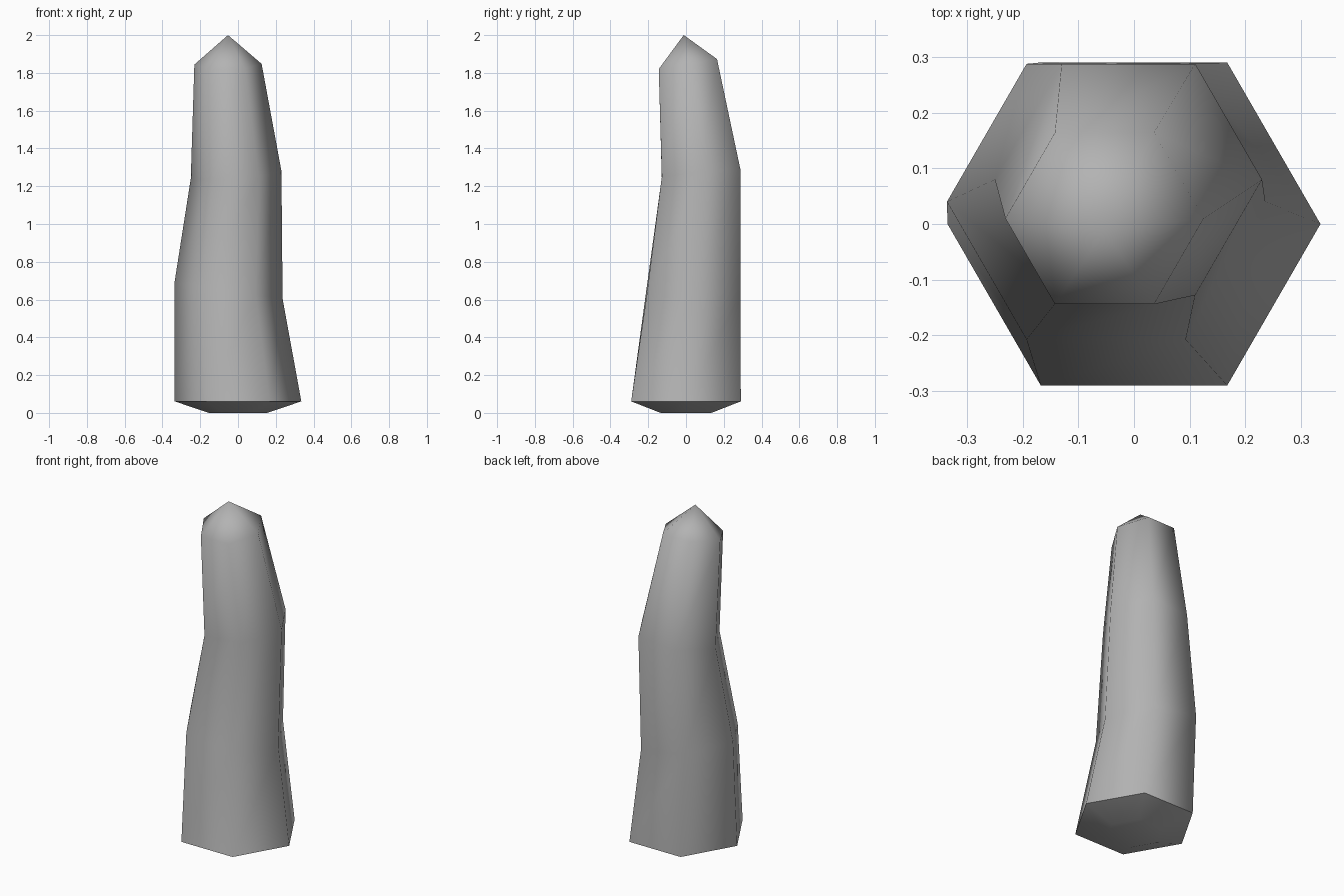
import bpy, bmesh, math

if "Cube" in bpy.data.objects:
    bpy.data.objects.remove(bpy.data.objects["Cube"])

SIDES = 6
# hexagonal cross-sections: centre x, y, z, radius, tilt along x, tilt along y
RINGS = [
    (0.0, 0.0, 0.0, 0.155, 0.0, 0.0),
    (0.0, 0.0, 0.061, 0.335, 0.0, 0.0),
    (-0.05, 0.04, 0.648, 0.286, -0.15, 0.01),
    (-0.01, 0.08, 1.26, 0.24, 0.083, 0.095),
    (-0.053, 0.01, 1.846, 0.178, 0.01, 0.17),
]
TIP = (-0.053, -0.012, 2.0)


def add_ring(bm, cx, cy, cz, r, tx, ty):
    ring = []
    for i in range(SIDES):
        a = math.tau * i / SIDES
        dx, dy = r * math.cos(a), r * math.sin(a)
        ring.append(bm.verts.new((cx + dx, cy + dy, cz + tx * dx + ty * dy)))
    return ring


# bent, tapering column with a chamfered foot and pointed tip
bm = bmesh.new()
rings = [add_ring(bm, *r) for r in RINGS]
bm.faces.new(list(reversed(rings[0])))
for low, high in zip(rings, rings[1:]):
    for i in range(SIDES):
        j = (i + 1) % SIDES
        bm.faces.new((low[i], low[j], high[j], high[i]))
tip = bm.verts.new(TIP)
for i in range(SIDES):
    bm.faces.new((rings[-1][i], rings[-1][(i + 1) % SIDES], tip))
bmesh.ops.recalc_face_normals(bm, faces=bm.faces)

mesh = bpy.data.meshes.new("bent_pointed_column")
bm.to_mesh(mesh)
bm.free()
column = bpy.data.objects.new("bent_pointed_column", mesh)
bpy.context.collection.objects.link(column)

# dark grey surface
grey = bpy.data.materials.new("dark_grey")
grey.diffuse_color = (0.45, 0.45, 0.45, 1.0)
grey.use_nodes = True
grey.node_tree.nodes["Principled BSDF"].inputs["Base Color"].default_value = grey.diffuse_color
mesh.materials.append(grey)

# soft sides, crisp foot edge
bpy.context.view_layer.objects.active = column
column.select_set(True)
bpy.ops.object.shade_smooth_by_angle(angle=math.radians(62))
